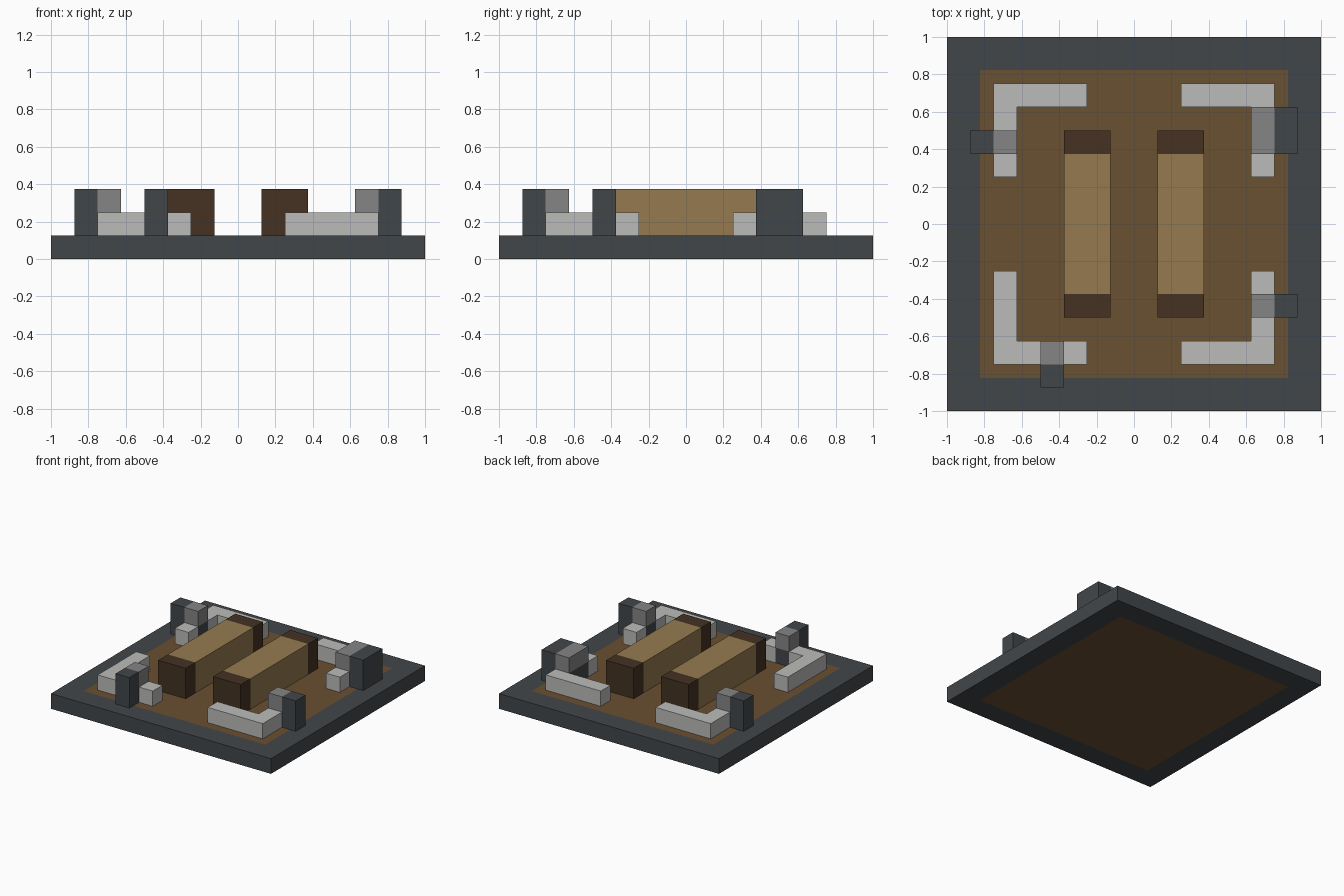
import bpy
import bmesh
from mathutils import Vector

U = 0.125  # module that every part is built on

cube = bpy.data.objects.get("Cube")
if cube:
    bpy.data.objects.remove(cube, do_unlink=True)


def material(name, r, g, b):
    m = bpy.data.materials.new(name)
    m.use_nodes = True
    m.diffuse_color = (r, g, b, 1)
    bsdf = m.node_tree.nodes["Principled BSDF"]
    bsdf.inputs["Base Color"].default_value = (r, g, b, 1)
    bsdf.inputs["Roughness"].default_value = 0.9
    return m


SLATE = material("slate", 0.055, 0.062, 0.068)
EARTH = material("earth_brown", 0.144, 0.080, 0.032)
TAN = material("tan_wood", 0.300, 0.195, 0.078)
BARK = material("dark_wood", 0.058, 0.032, 0.016)
PALE = material("pale_stone", 0.500, 0.500, 0.490)
GREY = material("grey_stone", 0.235, 0.235, 0.235)


def finish(bm, name, *mats):
    bmesh.ops.recalc_face_normals(bm, faces=bm.faces)
    mesh = bpy.data.meshes.new(name)
    bm.to_mesh(mesh)
    bm.free()
    for m in mats:
        mesh.materials.append(m)
    ob = bpy.data.objects.new(name, mesh)
    bpy.context.collection.objects.link(ob)
    return ob


def add_box(bm, a, b):
    """Box between two opposite corners, given in modules."""
    a, b = Vector(a) * U, Vector(b) * U
    verts = bmesh.ops.create_cube(bm, size=1)["verts"]
    for v in verts:
        v.co = Vector((v.co[i] * abs(b[i] - a[i]) + (a[i] + b[i]) / 2 for i in range(3)))


# Base slab with an earth square showing on both top and underside
bm = bmesh.new()
add_box(bm, (-8, -8, 0), (8, 8, 1))
for face in [f for f in bm.faces if abs(f.normal.z) > 0.9]:
    bmesh.ops.inset_region(bm, faces=[face], thickness=2 * U)
    face.material_index = 1
finish(bm, "base_slab", SLATE, EARTH)

# Two benches with dark ends
for side, x in (("right", -2), ("left", 2)):
    bm = bmesh.new()
    add_box(bm, (x - 1, -3, 1), (x + 1, 3, 3))
    finish(bm, side + "_bench", TAN)
    for end, y in (("front", -3.5), ("back", 3.5)):
        bm = bmesh.new()
        add_box(bm, (x - 1, y - 0.5, 1), (x + 1, y + 0.5, 3))
        finish(bm, f"{side}_bench_{end}_end", BARK)


# Corner walls: runs are measured from the corner, leaving slots for the posts
def corner_wall(name, sx, sy, x_runs, y_runs):
    bm = bmesh.new()
    for s, e in x_runs:
        add_box(bm, (sx * (6 - s), sy * 5, 1), (sx * (6 - e), sy * 6, 2))
    for s, e in y_runs:
        add_box(bm, (sx * 5, sy * (6 - s), 1), (sx * 6, sy * (6 - e), 2))
    finish(bm, name, PALE)


WHOLE = [(0, 4)]
ARM = [(1, 4)]
SLOTTED = [(1, 2), (3, 4)]
corner_wall("front_right_wall", -1, -1, [(0, 2), (3, 4)], ARM)
corner_wall("front_left_wall", 1, -1, WHOLE, SLOTTED)
corner_wall("back_right_wall", -1, 1, WHOLE, SLOTTED)
corner_wall("back_left_wall", 1, 1, WHOLE, [(3, 4)])


# Stepped posts with a grey block resting on the inner step
def post(name, axis, sign, start, end):
    def point(out, along, z):
        return (sign * out, along, z) if axis == "x" else (along, sign * out, z)

    bm = bmesh.new()
    profile = [(5, 1), (7, 1), (7, 3), (6, 3), (6, 2), (5, 2)]
    ring = [bm.verts.new(Vector(point(o, start, z)) * U) for o, z in profile]
    face = bm.faces.new(ring)
    new = bmesh.ops.extrude_face_region(bm, geom=[face])["geom"]
    shift = Vector(point(0, end - start, 0)) * U
    bmesh.ops.translate(bm, vec=shift, verts=[g for g in new if isinstance(g, bmesh.types.BMVert)])
    finish(bm, name, SLATE)
    bm = bmesh.new()
    add_box(bm, point(5, start, 2), point(6, end, 3))
    finish(bm, name + "_cap", GREY)


post("right_post", "x", -1, 3, 4)
post("left_front_post", "x", 1, -4, -3)
post("left_back_wide_post", "x", 1, 3, 5)
post("front_post", "y", -1, -4, -3)
